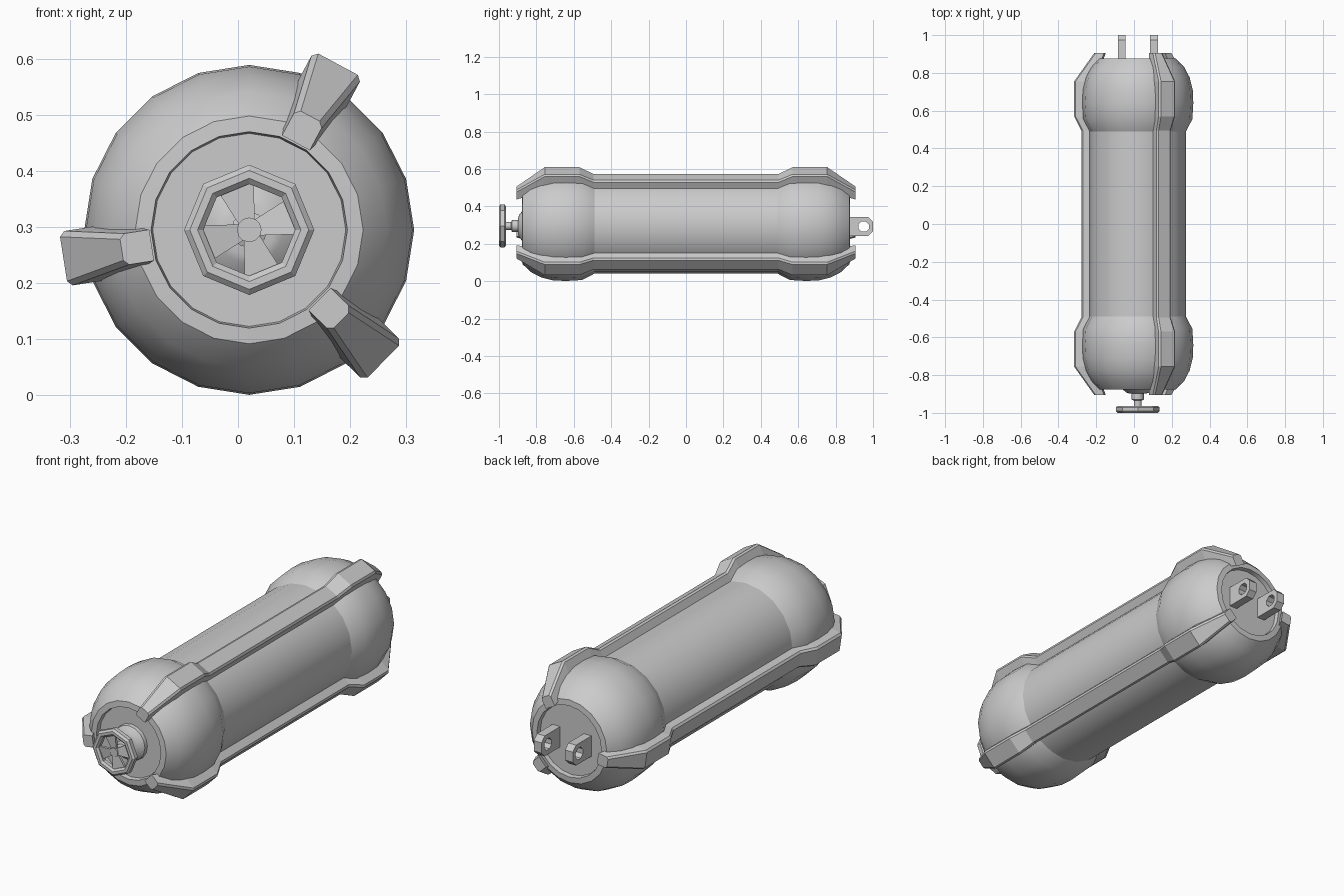
import bpy, bmesh, math
from mathutils import Vector

if "Cube" in bpy.data.objects:
    bpy.data.objects.remove(bpy.data.objects["Cube"])

CX, CZ = 0.02, 0.295   # tank axis runs along y


def finish(name, bm, smooth=None):
    bmesh.ops.remove_doubles(bm, verts=bm.verts, dist=1e-5)
    bmesh.ops.recalc_face_normals(bm, faces=bm.faces)
    me = bpy.data.meshes.new(name)
    bm.to_mesh(me)
    bm.free()
    ob = bpy.data.objects.new(name, me)
    bpy.context.collection.objects.link(ob)
    ob.location = (CX, 0, CZ)
    if smooth:
        bpy.ops.object.select_all(action='DESELECT')
        ob.select_set(True)
        bpy.context.view_layer.objects.active = ob
        bpy.ops.object.shade_smooth_by_angle(angle=math.radians(smooth))
    return ob


def loft(bm, rings, closed=False):
    """Skin quads between equal-length rings of points."""
    vs = [[bm.verts.new(p) for p in ring] for ring in rings]
    n = len(vs[0])
    pairs = list(zip(vs, vs[1:])) + ([(vs[-1], vs[0])] if closed else [])
    for a, b in pairs:
        for i in range(n):
            j = (i + 1) % n
            bm.faces.new((a[i], a[j], b[j], b[i]))
    return vs


def lathe(name, profile, sides, closed=False, smooth=None):
    """Revolve (radius, y) points about the tank axis."""
    bm = bmesh.new()
    angs = [2 * math.pi * i / sides for i in range(sides)]
    vs = loft(bm, [[(r * math.cos(a), y, r * math.sin(a)) for a in angs]
                   for r, y in profile], closed)
    if not closed:
        bm.faces.new(vs[0])
        bm.faces.new(vs[-1])
    return finish(name, bm, smooth)


# Tank shell: cylinder with bulging domed ends and recessed end discs
half = [(0.255, 0.49), (0.289, 0.555), (0.294, 0.64), (0.291, 0.71), (0.275, 0.775),
        (0.246, 0.83), (0.203, 0.875), (0.175, 0.877), (0.172, 0.855)]
lathe("tank_shell", [(r, -y) for r, y in reversed(half)] + half, 20, smooth=25)


# Three guard rails that follow the shell and hook over both ends
def rail(name, deg):
    a = math.radians(deg)
    u = Vector((math.cos(a), 0, math.sin(a)))
    t = Vector((-math.sin(a), 0, math.cos(a)))
    # y, outer radius, inner radius, half width
    st = [(0.905, 0.23, 0.176, 0.028), (0.755, 0.335, 0.235, 0.049),
          (0.57, 0.335, 0.235, 0.049), (0.495, 0.297, 0.225, 0.043)]
    st = [(-y, *rest) for y, *rest in st] + st[::-1]
    rings = []
    for y, ro, ri, w in st:
        c = 0.009
        sec = [(ri, -w), (ro - c, -w), (ro, -w + c), (ro, w - c), (ro - c, w), (ri, w)]
        rings.append([u * r + t * s + Vector((0, y, 0)) for r, s in sec])
    bm = bmesh.new()
    vs = loft(bm, rings)
    bm.faces.new(vs[0])
    bm.faces.new(vs[-1])
    finish(name, bm)


for i, deg in enumerate((61.8, 188.9, -44.5)):
    rail(f"guard_rail_{i + 1}", deg)

# Valve: conical boss, collar and stem
lathe("valve_boss", [(0.088, -0.85), (0.085, -0.872), (0.06, -0.892), (0.045, -0.897)], 16, smooth=25)
lathe("valve_stem", [(0.032, -0.89), (0.032, -0.93), (0.021, -0.935), (0.021, -0.985)], 12, smooth=35)

# Octagonal hand wheel rim
lathe("wheel_rim", [(0.116, -0.991), (0.116, -0.971), (0.106, -0.963), (0.092, -0.963),
                    (0.082, -0.971), (0.082, -0.991), (0.092, -1.0), (0.106, -1.0)], 8, closed=True)

# Four wheel spokes that flare toward the rim
bm = bmesh.new()
for k in range(4):
    a = math.radians(17 + 90 * k)
    u = Vector((math.cos(a), 0, math.sin(a)))
    t = Vector((-math.sin(a), 0, math.cos(a)))
    rings = [[u * r + t * s * w + Vector((0, y, 0))
              for s, y in ((-1, -0.989), (1, -0.983), (1, -0.971), (-1, -0.977))]
             for r, w in ((0.012, 0.014), (0.085, 0.034))]
    vs = loft(bm, rings)
    bm.faces.new(vs[0])
    bm.faces.new(vs[1])
finish("wheel_spokes", bm)
lathe("wheel_hub", [(0.022, -0.968), (0.022, -0.992)], 12, smooth=35)


# Two drilled mounting lugs on the rear disc
def lug(name, x):
    outline = [(-0.11, -0.05), (-0.02, -0.05), (0.025, -0.05), (0.05, -0.025),
               (0.05, 0.025), (0.025, 0.05), (-0.02, 0.05), (-0.11, 0.05)]
    hole = [(0.03 * math.cos(a), 0.03 * math.sin(a))
            for a in (math.radians(-157.5 + 45 * i) for i in range(8))]
    h = 0.021
    bm = bmesh.new()
    loft(bm, [[(x + s, 0.95 + y, z - 0.003) for y, z in pts]
              for s, pts in ((-h, outline), (h, outline), (h, hole), (-h, hole))], closed=True)
    finish(name, bm)


for side, x in (("left", -0.085), ("right", 0.085)):
    lug(f"mounting_lug_{side}", x)
